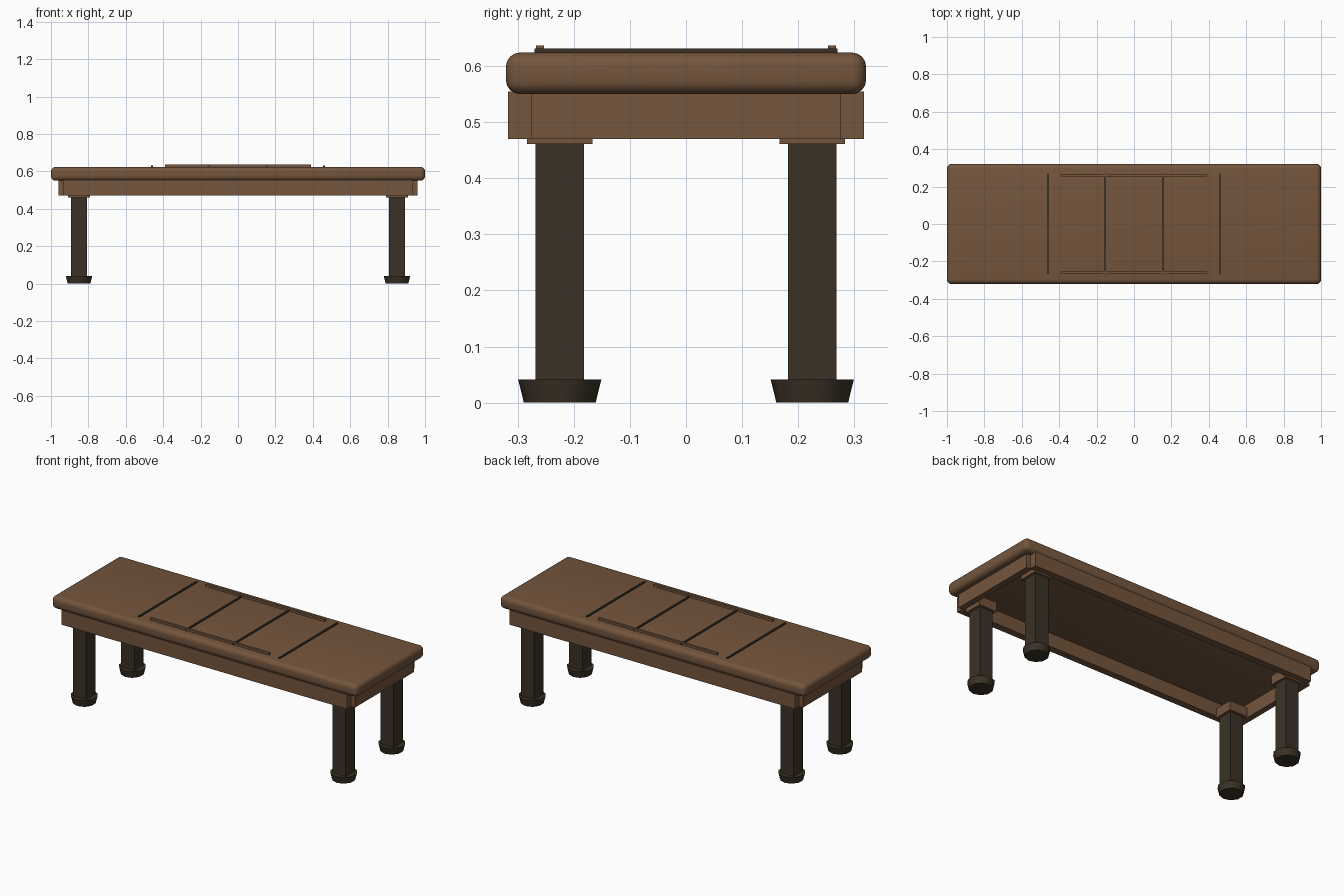
import bpy

if "Cube" in bpy.data.objects:
    bpy.data.objects.remove(bpy.data.objects["Cube"])

def material(name, rgb):
    m = bpy.data.materials.new(name)
    m.diffuse_color = (*rgb, 1)
    m.use_nodes = True
    m.node_tree.nodes["Principled BSDF"].inputs["Base Color"].default_value = m.diffuse_color
    return m

brown = material("warm_brown_wood", (0.175, 0.092, 0.047))
dark = material("dark_wood", (0.043, 0.031, 0.019))

def box(name, lo, hi, mat):
    """Box between two opposite corners."""
    c = [(a + b) / 2 for a, b in zip(lo, hi)]
    bpy.ops.mesh.primitive_cube_add(size=1, location=c)
    o = bpy.context.object
    o.name = name
    o.scale = [b - a for a, b in zip(lo, hi)]
    bpy.ops.object.transform_apply(location=False, rotation=False, scale=True)
    o.data.materials.append(mat)
    return o

# Rounded bench top
top = box("bench_top", (-1, -0.321, 0.55), (1, 0.321, 0.624), brown)
bev = top.modifiers.new("round_edges", 'BEVEL')
bev.width = 0.025
bev.segments = 4
bpy.ops.object.modifier_apply(modifier=bev.name)
bpy.ops.object.shade_smooth_by_angle()

for s, side in ((-1, "front"), (1, "back")):
    # Long apron rail
    ys = sorted((s * 0.276, s * 0.317))
    box(side + "_rail", (-0.935, ys[0], 0.47), (0.935, ys[1], 0.555), brown)
    # Thin raised strip on the top
    ys = sorted((s * 0.253, s * 0.267))
    box(side + "_strip", (-0.39, ys[0], 0.62), (0.39, ys[1], 0.637), brown)

for s, side in ((-1, "left"), (1, "right")):
    # End apron rail
    xs = sorted((s * 0.925, s * 0.96))
    box(side + "_rail", (xs[0], -0.276, 0.47), (xs[1], 0.276, 0.555), brown)

# Dark seams across the top
for i, x in enumerate((-0.46, -0.155, 0.155, 0.46)):
    box(f"seam_{i + 1}", (x - 0.005, -0.27, 0.622), (x + 0.005, 0.27, 0.631), dark)

# Legs with mounting blocks and tapered feet
for sx, nx in ((-1, "left"), (1, "right")):
    for sy, ny in ((-1, "front"), (1, "back")):
        x, y, n = sx * 0.85, sy * 0.225, f"{ny}_{nx}_"
        box(n + "leg", (x - 0.043, y - 0.043, 0.03), (x + 0.043, y + 0.043, 0.47), dark)
        box(n + "leg_block", (x - 0.058, y - 0.058, 0.461), (x + 0.058, y + 0.058, 0.515), brown)
        bpy.ops.mesh.primitive_cone_add(vertices=10, radius1=0.064, radius2=0.074,
                                        depth=0.041, location=(x, y, 0.0205))
        foot = bpy.context.object
        foot.name = n + "foot"
        foot.data.materials.append(dark)
        bpy.ops.object.shade_smooth_by_angle(angle=0.75)
